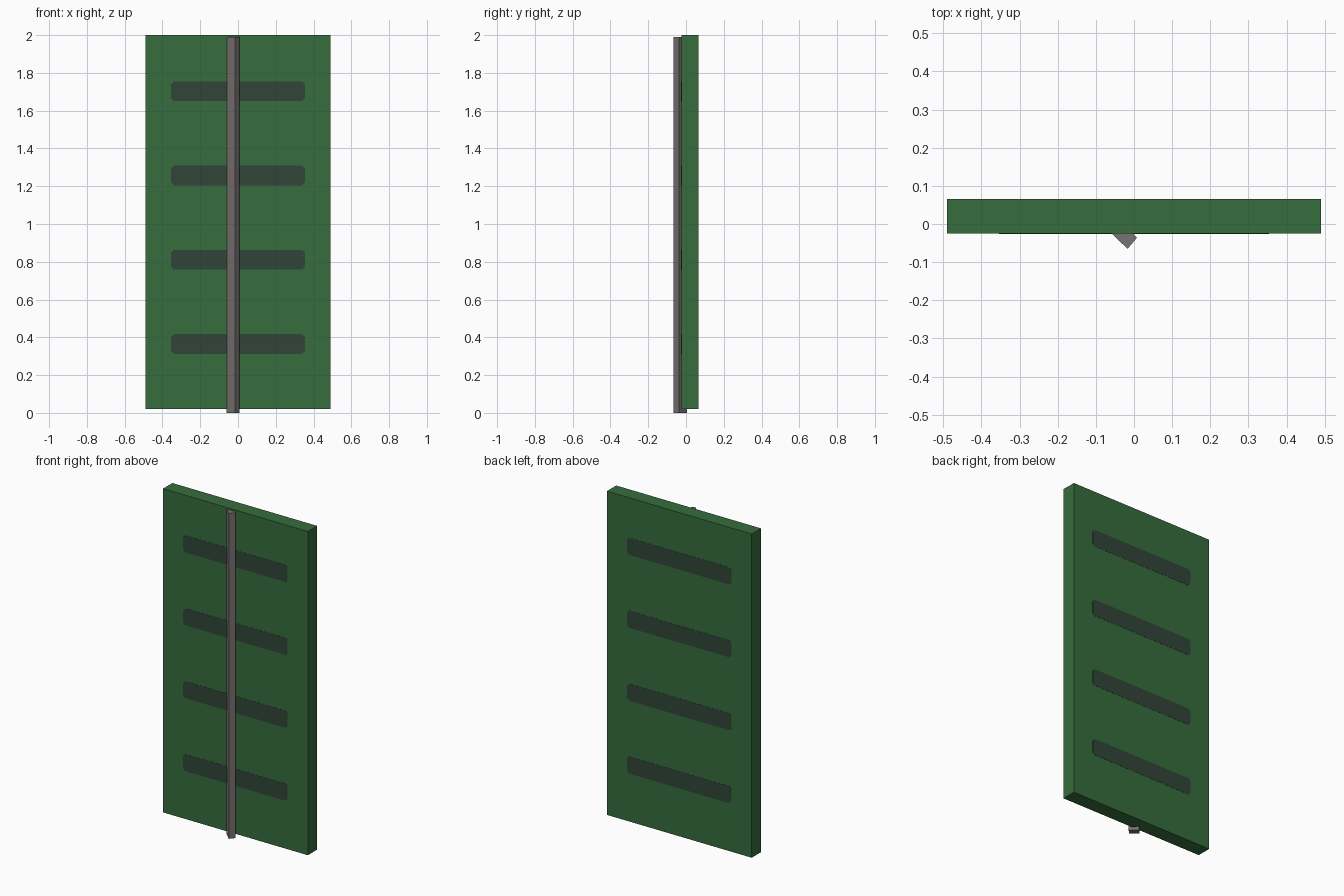
import bpy
import bmesh

if "Cube" in bpy.data.objects:
    bpy.data.objects.remove(bpy.data.objects["Cube"])


def material(name, rgb):
    lin = [(c / 255 / 12.92) if c / 255 <= 0.04045 else ((c / 255 + 0.055) / 1.055) ** 2.4 for c in rgb]
    m = bpy.data.materials.new(name)
    m.diffuse_color = (*lin, 1)
    m.use_nodes = True
    m.node_tree.nodes["Principled BSDF"].inputs["Base Color"].default_value = m.diffuse_color
    return m


green = material("panel green", (55, 109, 61))
dark = material("dark slot green", (49, 69, 56))
grey = material("post grey", (122, 115, 115))


def prism(name, outline, extrude, mat):
    """Extrude a closed outline of 3D points along a vector."""
    bm = bmesh.new()
    face = bm.faces.new([bm.verts.new(p) for p in outline])
    top = bmesh.ops.extrude_face_region(bm, geom=[face])["geom"]
    bmesh.ops.translate(bm, vec=extrude, verts=[v for v in top if isinstance(v, bmesh.types.BMVert)])
    bmesh.ops.recalc_face_normals(bm, faces=bm.faces)
    mesh = bpy.data.meshes.new(name)
    bm.to_mesh(mesh)
    bm.free()
    mesh.materials.append(mat)
    ob = bpy.data.objects.new(name, mesh)
    bpy.context.collection.objects.link(ob)
    return ob


FRONT, BACK = -0.025, 0.065

# Main panel
prism("panel", [(-0.49, FRONT, 0.02), (0.49, FRONT, 0.02), (0.49, BACK, 0.02), (-0.49, BACK, 0.02)],
      (0, 0, 1.98), green)

# Square post turned on its corner, partly sunk into the panel front
prism("post", [(-0.017, -0.065, 0), (0.008, -0.036, 0), (-0.033, 0.004, 0), (-0.06, -0.024, 0)],
      (0, 0, 1.99), grey)

# Painted slots on both faces, as thin plates with clipped corners
w, h, c = 0.354, 0.052, 0.015
corners = [(-w + c, -h), (w - c, -h), (w, -h + c), (w, h - c),
           (w - c, h), (-w + c, h), (-w, h - c), (-w, -h + c)]
for i in range(4):
    z = 0.365 + 0.446 * i
    for side, y in (("front", FRONT - 0.001), ("back", BACK - 0.001)):
        prism(f"{side}_slot_{i + 1}", [(px, y, z + pz) for px, pz in corners], (0, 0.002, 0), dark)
